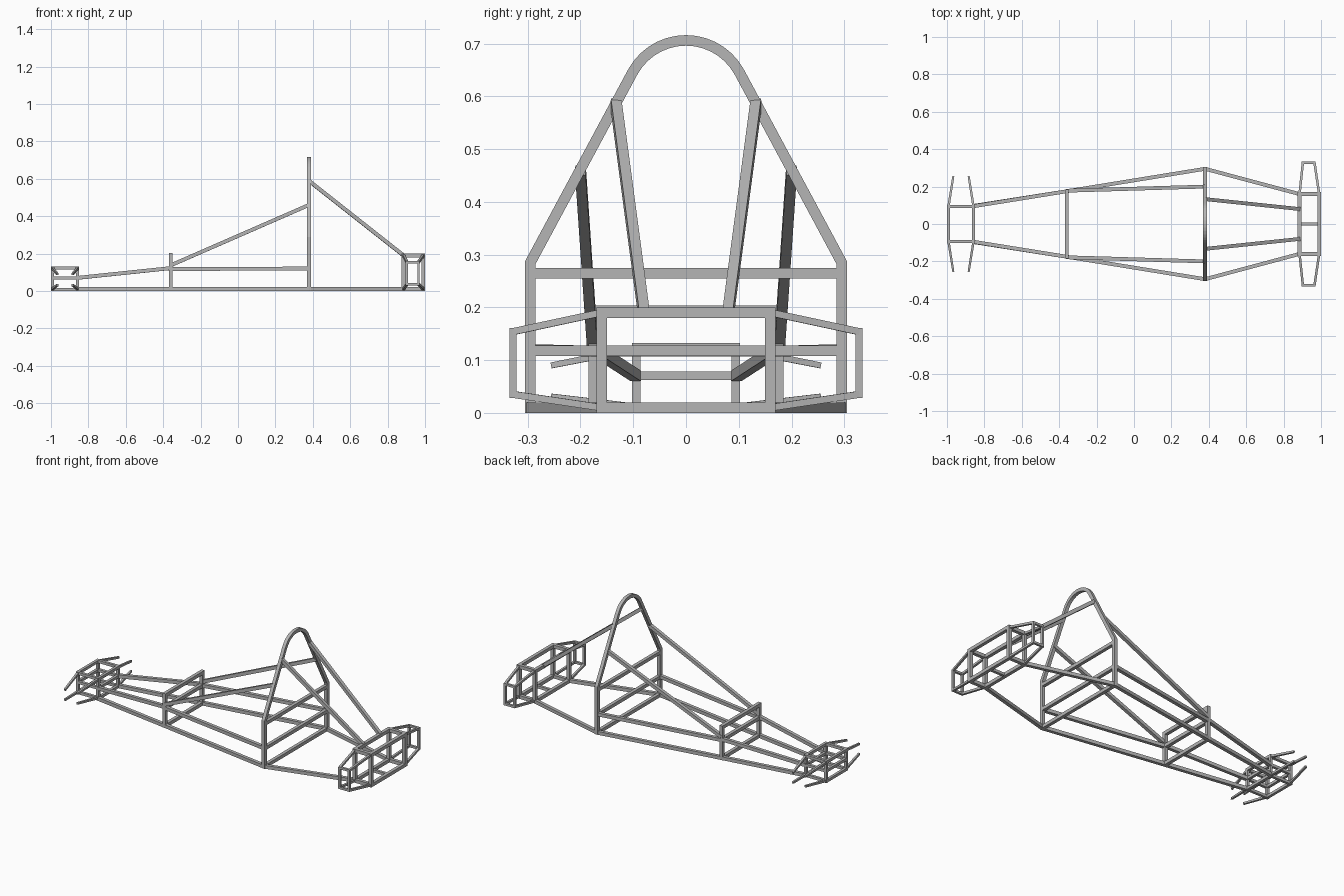
import bpy, bmesh, math
from mathutils import Vector

cube = bpy.data.objects.get("Cube")
if cube:
    bpy.data.objects.remove(cube, do_unlink=True)

steel = bpy.data.materials.new("grey steel")
steel.use_nodes = True
GREY = (0.46, 0.46, 0.46, 1)
steel.diffuse_color = GREY
steel.node_tree.nodes["Principled BSDF"].inputs["Base Color"].default_value = GREY

X, Z = Vector((1, 0, 0)), Vector((0, 0, 1))
TUBE, MID, THIN = 0.02, 0.016, 0.013


def tube(name, points, size=TUBE, ref=None, mirror=False, tip=None):
    """Square tube swept along a path with mitred corners."""
    pts = [Vector(p) for p in points]
    if ref is None:
        d = (pts[-1] - pts[0]).normalized()
        ref = X if abs(d.z) > 0.9 else Z
    bm = bmesh.new()
    rings = []
    for i, p in enumerate(pts):
        before = (p - pts[i - 1]).normalized() if i else None
        after = (pts[i + 1] - p).normalized() if i < len(pts) - 1 else None
        t = ((before or after) + (after or before)).normalized()
        side = t.cross(ref).normalized()
        up = side.cross(t).normalized()
        h = (tip if tip and i == len(pts) - 1 else size) / 2
        stretch = 1 / max(0.5, t.dot(after or before))
        rings.append([bm.verts.new(p + side * a * h * stretch + up * b * h)
                      for a, b in ((-1, -1), (1, -1), (1, 1), (-1, 1))])
    for r, s in zip(rings, rings[1:]):
        for k in range(4):
            n = (k + 1) % 4
            bm.faces.new((r[k], r[n], s[n], s[k]))
    bm.faces.new(rings[0])
    bm.faces.new(rings[-1])
    bmesh.ops.recalc_face_normals(bm, faces=bm.faces)
    mesh = bpy.data.meshes.new(name)
    bm.to_mesh(mesh)
    bm.free()
    mesh.materials.append(steel)
    ob = bpy.data.objects.new(name, mesh)
    bpy.context.collection.objects.link(ob)
    if mirror:
        m = ob.modifiers.new("Mirror", "MIRROR")
        m.use_axis = (False, True, False)
        m.use_mirror_merge = False
    return ob


def crossbar(name, x, half, z, size=TUBE):
    tube(name, [(x, -half, z), (x, half, z)], size)


# Main roll hoop: posts, leaning sides and a round top
HX, HY = 0.38, 0.295
R, CZ, A0 = 0.115, 0.591, math.radians(28.4)
arc = []
for i in range(15):
    a = A0 + (math.pi - 2 * A0) * i / 14
    arc.append((HX, R * math.cos(a), CZ + R * math.sin(a)))
tube("roll_hoop", [(HX, HY, 0), (HX, HY, 0.285)] + arc +
     [(HX, -HY, 0.285), (HX, -HY, 0)], ref=X)
crossbar("hoop_floor_bar", HX, HY + 0.008, 0.01)
crossbar("hoop_middle_bar", HX, HY, 0.118)
crossbar("hoop_upper_bar", HX, HY, 0.265)

# Front bulkhead
BX, BY = -0.36, 0.175
tube("bulkhead_post", [(BX, BY, 0), (BX, BY, 0.204)], mirror=True)
for label, z in (("floor", 0.01), ("middle", 0.117), ("top", 0.194)):
    crossbar("bulkhead_" + label + "_bar", BX, BY, z)

# Long rails and braces on both sides
tube("floor_rail", [(-0.858, 0.097, 0.01), (BX, BY, 0.01), (HX, HY, 0.01),
                    (0.885, 0.16, 0.01)], mirror=True)
tube("nose_rail", [(-0.858, 0.095, 0.07), (BX, BY, 0.122)], mirror=True)
tube("middle_rail", [(BX, BY, 0.117), (HX, HY, 0.12)], mirror=True)
tube("cockpit_brace", [(BX, 0.178, 0.137), (HX, 0.2, 0.46)], mirror=True)
tube("rear_brace", [(HX, 0.133, 0.588), (0.885, 0.08, 0.19)], mirror=True)

# Nose box
FX, FY = (-0.992, -0.858), 0.094
for end, x in zip(("front", "back"), FX):
    tube("nose_post_" + end, [(x, FY, 0), (x, FY, 0.132)], MID, mirror=True)
    for label, z in (("low", 0.009), ("middle", 0.07), ("top", 0.124)):
        crossbar("nose_" + label + "_bar_" + end, x, FY, z, MID)
for label, z in (("low", 0.009), ("middle", 0.07), ("top", 0.124)):
    tube("nose_side_" + label, [(FX[0], FY, z), (FX[1], FY, z)], MID, mirror=True)

# Suspension stubs on the nose box
for end, x, tip_x in zip(("front", "back"), FX, (-0.966, -0.884)):
    for label, z, tip_z in (("upper", 0.122, 0.09), ("lower", 0.011, 0.031)):
        tube("suspension_arm_" + label + "_" + end,
             [(x, FY, z), (tip_x, 0.255, tip_z)], THIN, mirror=True, tip=0.011)

# Rear box with thin side frames
RX, RY, RZ = (0.885, 0.99), 0.16, (0.01, 0.19)
SX, SY, SZ = (0.903, 0.965), 0.328, (0.035, 0.154)
for end, x, sx in zip(("front", "back"), RX, SX):
    tube("rear_post_" + end, [(x, RY, 0), (x, RY, 0.2)], mirror=True)
    tube("side_frame_post_" + end, [(sx, SY, SZ[0] - 0.005), (sx, SY, SZ[1] + 0.005)],
         THIN, mirror=True)
    for label, z, sz in zip(("low", "top"), RZ, SZ):
        crossbar("rear_" + label + "_bar_" + end, x, RY + 0.008, z)
        tube("side_frame_arm_" + label + "_" + end,
             [(x, RY, z), (sx, SY, sz)], THIN, mirror=True)
for label, z, sz in zip(("low", "top"), RZ, SZ):
    tube("rear_side_" + label, [(RX[0], RY, z), (RX[1], RY, z)], mirror=True)
    tube("side_frame_bar_" + label, [(SX[0] - 0.006, SY, sz), (SX[1] + 0.006, SY, sz)],
         THIN, mirror=True)
tube("rear_centre_bar", [(RX[0], 0, 0.01), (RX[1], 0, 0.01)], MID)
